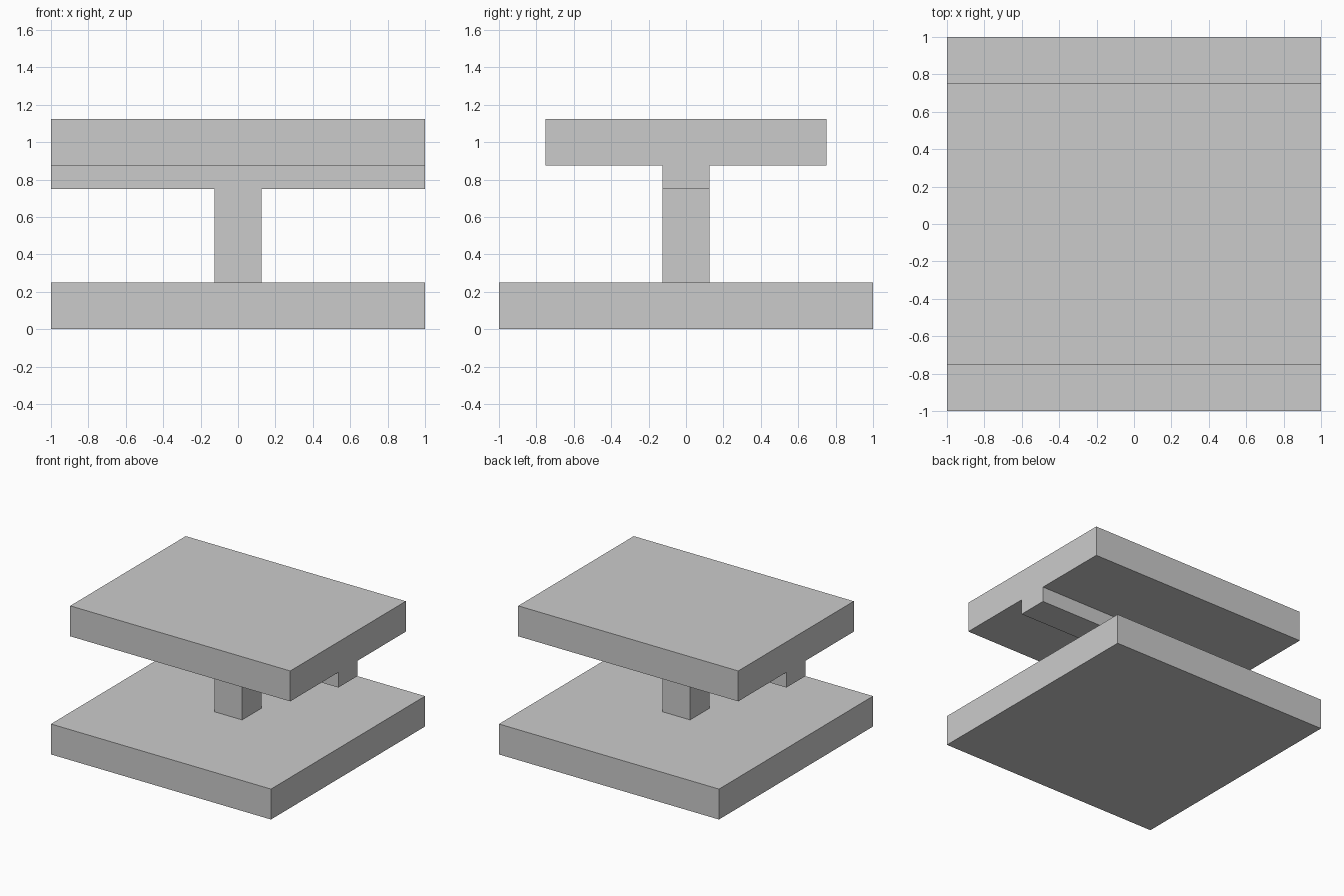
import bpy
import bmesh

if "Cube" in bpy.data.objects:
    bpy.data.objects.remove(bpy.data.objects["Cube"])


def extrude_profile(name, points, axis, start, end):
    """Extrude a closed 2D profile along x (points are y, z) or z (points are x, y)."""
    def place(p, d):
        return (d, p[0], p[1]) if axis == 'x' else (p[0], p[1], d)

    bm = bmesh.new()
    face = bm.faces.new([bm.verts.new(place(p, start)) for p in points])
    result = bmesh.ops.extrude_face_region(bm, geom=[face], use_keep_orig=True)
    moved = [v for v in result['geom'] if isinstance(v, bmesh.types.BMVert)]
    bmesh.ops.translate(bm, verts=moved, vec=place((0, 0), end - start))
    bmesh.ops.recalc_face_normals(bm, faces=bm.faces)
    mesh = bpy.data.meshes.new(name)
    bm.to_mesh(mesh)
    bm.free()
    obj = bpy.data.objects.new(name, mesh)
    bpy.context.collection.objects.link(obj)
    return obj


def square(half):
    return [(-half, -half), (half, -half), (half, half), (-half, half)]


# Square base slab and central post
extrude_profile("base", square(1.0), 'z', 0.0, 0.25)
extrude_profile("post", square(0.125), 'z', 0.25, 0.75)

# Top slab with its full-length rib underneath, as one T-shaped profile
half_t = [(0.125, 0.75), (0.125, 0.875), (0.75, 0.875), (0.75, 1.125)]
t_profile = half_t + [(-y, z) for y, z in reversed(half_t)]
extrude_profile("ribbed_top", t_profile, 'x', -1.0, 1.0)
